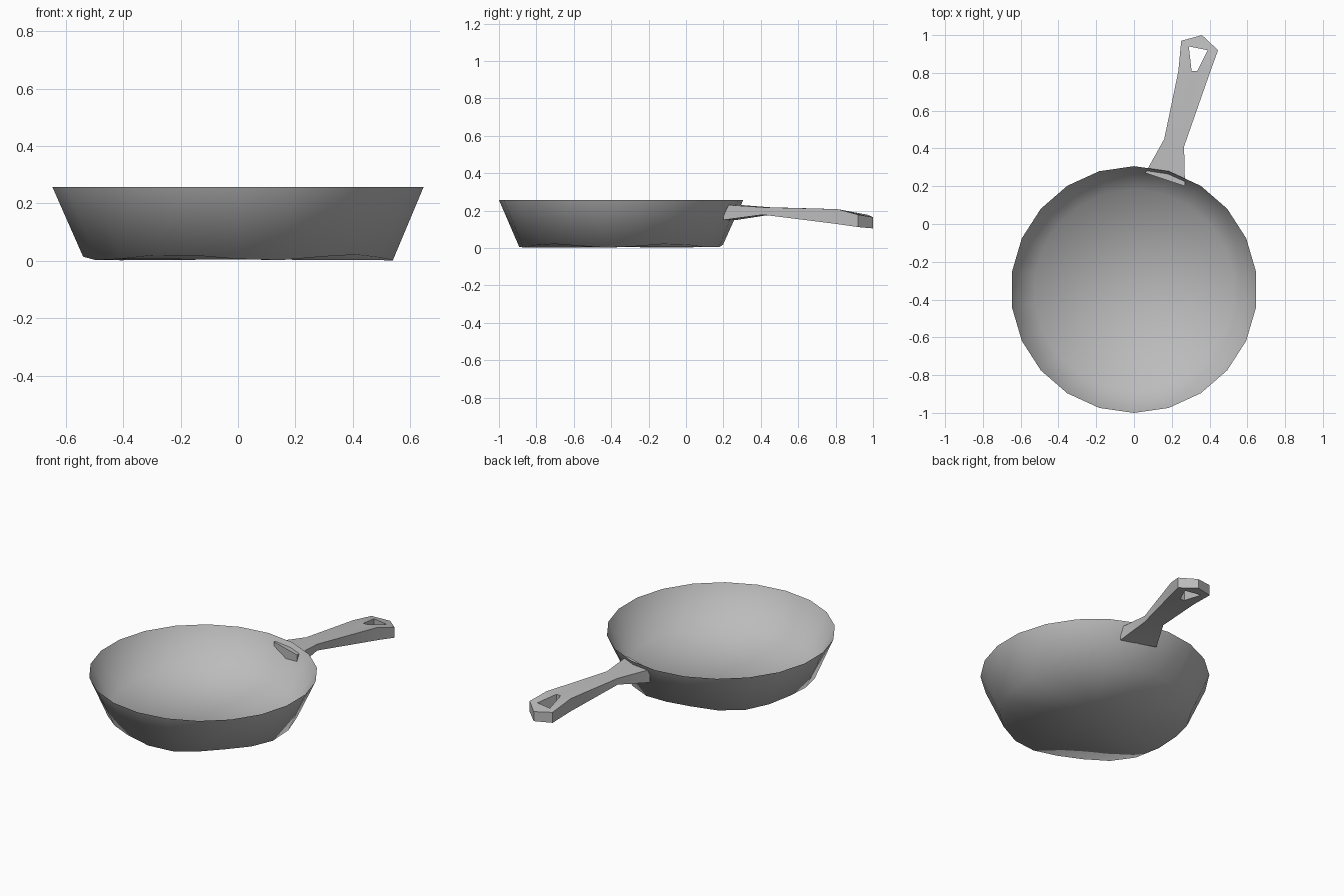
import bpy, bmesh, math
from mathutils import Vector

if "Cube" in bpy.data.objects:
    bpy.data.objects.remove(bpy.data.objects["Cube"], do_unlink=True)

iron = bpy.data.materials.new("grey_iron")
iron.use_nodes = True
GREY = (0.5, 0.5, 0.5, 1)
iron.diffuse_color = GREY
iron.node_tree.nodes["Principled BSDF"].inputs["Base Color"].default_value = GREY


def finish(bm, name, angle):
    """Turn a bmesh into a shaded object."""
    bmesh.ops.recalc_face_normals(bm, faces=bm.faces)
    mesh = bpy.data.meshes.new(name)
    bm.to_mesh(mesh)
    bm.free()
    mesh.materials.append(iron)
    obj = bpy.data.objects.new(name, mesh)
    bpy.context.collection.objects.link(obj)
    bpy.ops.object.select_all(action='DESELECT')
    obj.select_set(True)
    bpy.context.view_layer.objects.active = obj
    bpy.ops.object.shade_smooth_by_angle(angle=math.radians(angle))
    return obj


# Pan body: thin tapered shell with a slightly uneven hammered base
SIDES = 22
CENTRE_Y = -0.347


def ring(bm, radius, z, wobble=0):
    verts = []
    for i in range(SIDES):
        a = math.tau * i / SIDES - math.pi / 2
        dz = wobble * (0.5 - 0.5 * math.cos(5 * a + 0.6))
        verts.append(bm.verts.new((radius * math.cos(a),
                                   CENTRE_Y + radius * math.sin(a), z + dz)))
    return verts


def bridge(bm, a, b):
    for i in range(len(a)):
        j = (i + 1) % len(a)
        bm.faces.new((a[i], a[j], b[j], b[i]))


def cap(bm, loop, z):
    hub = bm.verts.new((0, CENTRE_Y, z))
    for i, v in enumerate(loop):
        bm.faces.new((v, loop[(i + 1) % len(loop)], hub))


bm = bmesh.new()
base = ring(bm, 0.545, 0.002, 0.02)
rim = ring(bm, 0.653, 0.257)
floor = ring(bm, 0.53, 0.035)
bridge(bm, base, rim)
bridge(bm, rim, floor)
cap(bm, base, 0.005)
cap(bm, floor, 0.035)
finish(bm, "pan_body", 80)

# Handle: flared root, narrow neck, wide tip with a hanging hole
# Each station: left x, y / right x, y / top z, bottom z
STATIONS = [
    (0.06, 0.27, 0.27, 0.20, 0.232, 0.15),
    (0.16, 0.45, 0.265, 0.41, 0.218, 0.178),
    (0.235, 0.81, 0.405, 0.81, 0.208, 0.128),
    (0.25, 0.97, 0.445, 0.92, 0.178, 0.112),
]
HOLE = [(0.305, 0.81), (0.335, 0.81), (0.39, 0.92), (0.29, 0.94)]


def pair(bm, x, y, top, bottom):
    return bm.verts.new((x, y, top)), bm.verts.new((x, y, bottom))


bm = bmesh.new()
left = [pair(bm, s[0], s[1], s[4], s[5]) for s in STATIONS]
right = [pair(bm, s[2], s[3], s[4], s[5]) for s in STATIONS]
tip = pair(bm, 0.36, 1.0, 0.165, 0.105)
hole = [pair(bm, x, y, 0.208 if y < 0.85 else 0.182, 0.128 if y < 0.85 else 0.112)
        for x, y in HOLE]

# Top and bottom skins around the hole
for k in (0, 1):
    for i in range(2):
        bm.faces.new((left[i][k], right[i][k], right[i + 1][k], left[i + 1][k])
                     if i == 0 else
                     (left[1][k], right[1][k], right[2][k],
                      hole[1][k], hole[0][k], left[2][k]))
    bm.faces.new((left[2][k], hole[0][k], hole[3][k], left[3][k]))
    bm.faces.new((right[2][k], right[3][k], hole[2][k], hole[1][k]))
    bm.faces.new((left[3][k], hole[3][k], tip[k]))
    bm.faces.new((hole[3][k], hole[2][k], tip[k]))
    bm.faces.new((hole[2][k], right[3][k], tip[k]))

# Edge walls of the outline and of the hole
for loop in (left + [tip] + right[::-1], hole):
    for i, p in enumerate(loop):
        q = loop[(i + 1) % len(loop)]
        bm.faces.new((p[0], q[0], q[1], p[1]))
finish(bm, "handle", 30)
